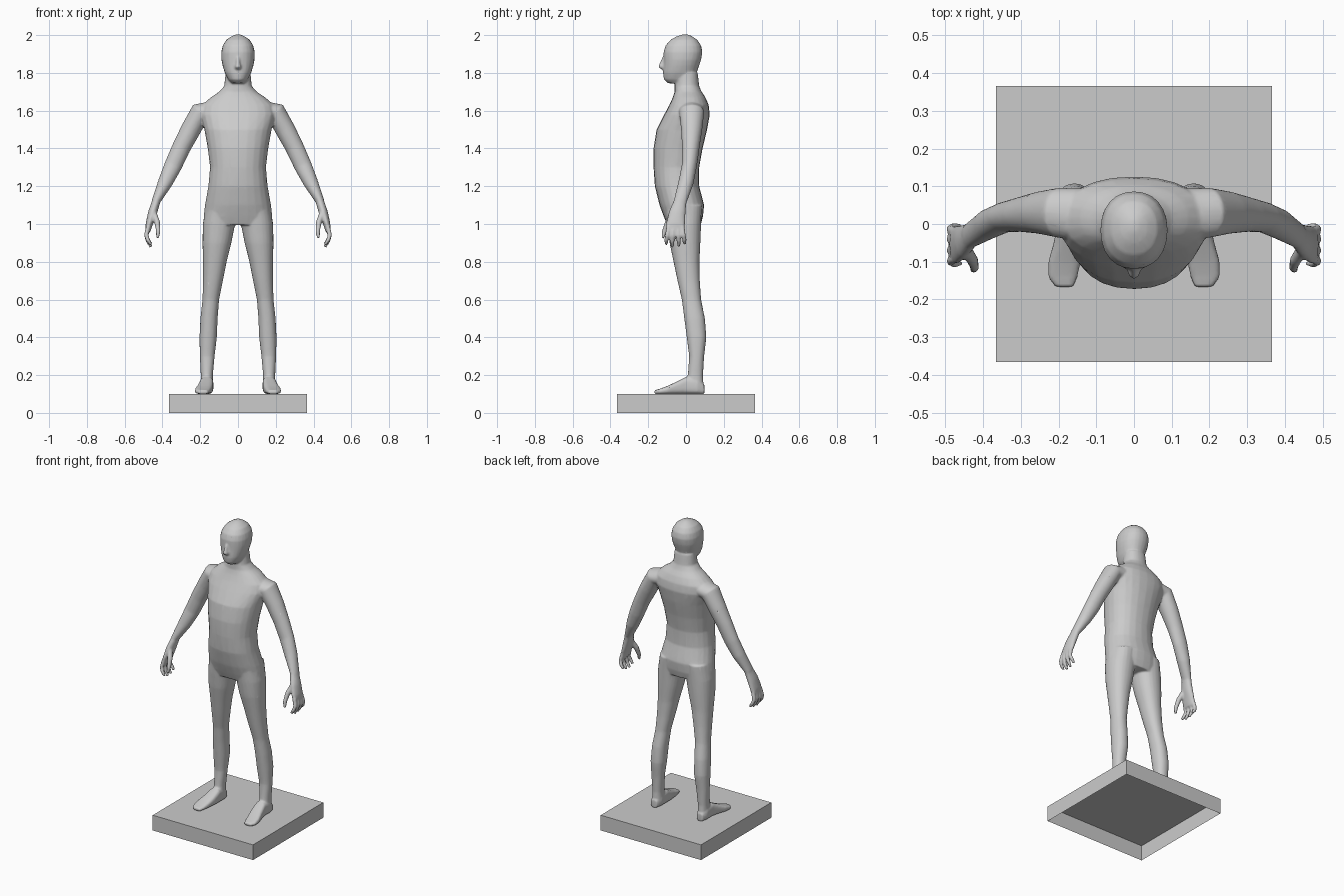
import bpy, bmesh, math
from mathutils import Vector

SIDES = 24
bm = bmesh.new()


def skin(rings):
    """Bridge a series of point rings into a closed tube."""
    loops = [[bm.verts.new(p) for p in r] for r in rings]
    for a, b in zip(loops, loops[1:]):
        for i in range(SIDES):
            j = (i + 1) % SIDES
            bm.faces.new((a[i], a[j], b[j], b[i]))
    bm.faces.new(loops[0])
    bm.faces.new(loops[-1])


def oval(power):
    """Unit superellipse."""
    for i in range(SIDES):
        t = 2 * math.pi * i / SIDES
        c, s = math.cos(t), math.sin(t)
        yield (math.copysign(abs(c) ** (2 / power), c),
               math.copysign(abs(s) ** (2 / power), s))


def slices(rows, axis='z', side=1, power=2.2):
    """Loft rows of (position along axis, x min, x max, other min, other max)."""
    rings = []
    for t, x0, x1, b0, b1 in rows:
        ring = []
        for c, s in oval(power):
            x = side * ((x0 + x1) / 2 + c * (x1 - x0) / 2)
            b = (b0 + b1) / 2 + s * (b1 - b0) / 2
            ring.append((x, b, t) if axis == 'z' else (x, t, b))
        rings.append(ring)
    skin(rings)


def limb(rows, side):
    """Loft rows of (x, y, z, thickness radius, depth radius) along a path."""
    pts = [Vector(r[:3]) for r in rows]
    rings = []
    for k, (p, row) in enumerate(zip(pts, rows)):
        t = (pts[min(k + 1, len(pts) - 1)] - pts[max(k - 1, 0)]).normalized()
        u = Vector((0, 1, 0)).cross(t).normalized()
        v = t.cross(u)
        ring = [p + u * c * row[3] + v * s * row[4] for c, s in oval(2)]
        rings.append([(side * q.x, q.y, q.z) for q in ring])
    skin(rings)


# torso and neck: (z, half width, front y, back y)
torso = [(0.995, .175, -.10, .078), (1.04, .182, -.118, .09), (1.10, .175, -.14, .096),
         (1.20, .157, -.165, .07), (1.30, .148, -.172, .07), (1.40, .16, -.172, .088),
         (1.50, .178, -.156, .112), (1.58, .20, -.115, .126), (1.63, .19, -.088, .12),
         (1.67, .145, -.07, .103), (1.70, .10, -.06, .083), (1.73, .073, -.06, .07),
         (1.80, .066, -.05, .062)]
slices([(z, -w, w, f, b) for z, w, f, b in torso])

# head
head = [(1.745, .035, -.095, .02), (1.765, .053, -.117, .04), (1.80, .07, -.122, .056),
        (1.84, .082, -.119, .07), (1.87, .088, -.118, .08), (1.91, .089, -.119, .087),
        (1.945, .081, -.108, .08), (1.975, .062, -.082, .06), (1.993, .036, -.05, .034),
        (2.003, .012, -.02, .012)]
slices([(z, -w, w, f, b) for z, w, f, b in head])

# nose
slices([(1.885, -.009, .009, -.125, -.09), (1.85, -.012, .012, -.14, -.09),
        (1.832, -.018, .018, -.147, -.09), (1.818, -.014, .014, -.13, -.09)])

leg = [(1.10, .01, .170, -.11, .085), (1.00, .015, .186, -.10, .08), (.90, .035, .188, -.087, .076),
       (.80, .06, .185, -.066, .071), (.70, .08, .185, -.045, .073), (.60, .10, .188, -.022, .08),
       (.50, .108, .199, -.009, .10), (.40, .112, .204, .004, .108), (.30, .124, .202, .017, .096),
       (.20, .133, .197, .01, .09), (.12, .132, .197, -.01, .094)]
foot = [(.097, .145, .188, .10, .15), (.06, .131, .202, .10, .18), (0, .13, .202, .10, .19),
        (-.05, .132, .213, .10, .165), (-.10, .141, .227, .10, .142),
        (-.14, .150, .228, .10, .127), (-.167, .160, .208, .10, .12)]
arm = [(.14, .025, 1.60, .05, .07), (.20, .03, 1.59, .056, .066), (.25, .03, 1.50, .053, .056),
       (.30, .025, 1.405, .049, .046), (.343, .018, 1.31, .047, .04),
       (.385, 0, 1.22, .039, .04), (.437, -.032, 1.115, .022, .034)]
palm = [(.43, -.028, 1.13, .022, .032), (.452, -.046, 1.06, .024, .044),
        (.470, -.055, 1.00, .019, .05), (.477, -.057, .96, .013, .048)]
thumb = [(.450, -.062, 1.07, .016, .018), (.428, -.095, 1.01, .015, .016),
         (.422, -.115, .96, .012, .013), (.426, -.123, .925, .008, .008)]

for side in (1, -1):
    slices(leg, side=side)
    slices(foot, axis='y', side=side, power=3.2)
    limb(arm, side)
    limb(palm, side)
    limb(thumb, side)
    # four curled fingers
    for y, tip in ((-.092, .89), (-.068, .878), (-.043, .88), (-.02, .893)):
        spread = (y + .056) * .35
        limb([(.474, y, .99, .013, .012), (.486, y + spread / 2, .94, .012, .012),
              (.477, y + spread, (tip + .94) / 2, .011, .011),
              (.460, y + spread, tip, .008, .008)], side)

bmesh.ops.recalc_face_normals(bm, faces=bm.faces)
mesh = bpy.data.meshes.new("body")
bm.to_mesh(mesh)
bm.free()
body = bpy.data.objects.new("body", mesh)
bpy.context.collection.objects.link(body)

# fuse the parts into one smooth skin
fuse = body.modifiers.new("fuse", 'REMESH')
fuse.mode = 'VOXEL'
fuse.voxel_size = 0.006
fuse.use_smooth_shade = True
relax = body.modifiers.new("relax", 'SMOOTH')
relax.factor = 0.5
relax.iterations = 4
thin = body.modifiers.new("thin", 'DECIMATE')
thin.ratio = 0.25

# base plate, hollow underneath
bpy.ops.mesh.primitive_cube_add(size=1, location=(0, 0, 0.05))
base = bpy.context.object
base.name = "base_plate"
base.scale = (0.73, 0.73, 0.10)
bpy.ops.object.transform_apply(location=True, scale=True)
bm = bmesh.new()
bm.from_mesh(base.data)
bmesh.ops.delete(bm, geom=[f for f in bm.faces if f.normal.z < -0.5], context='FACES_ONLY')
bm.to_mesh(base.data)
bm.free()
